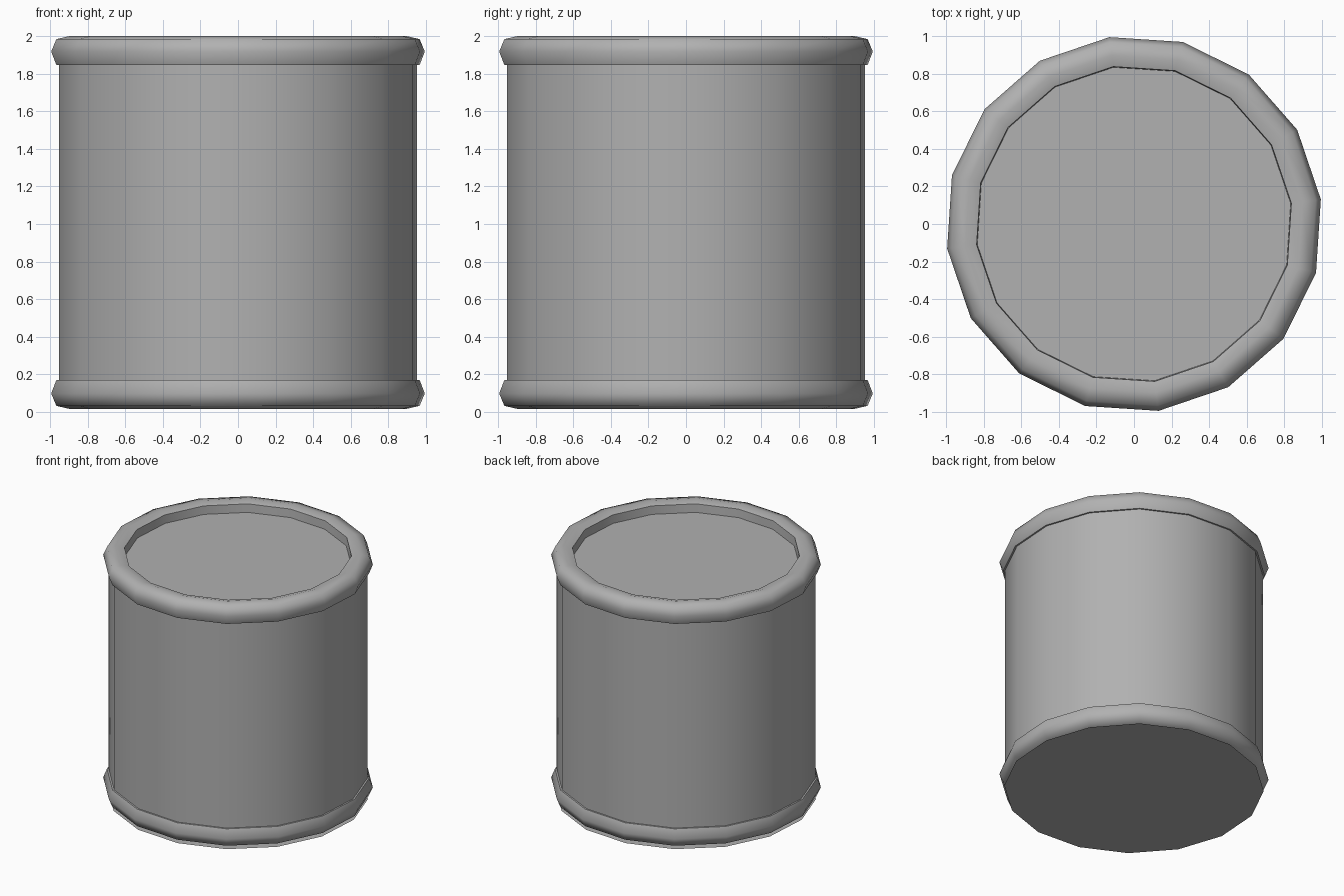
import bpy, bmesh, math

if "Cube" in bpy.data.objects:
    bpy.data.objects.remove(bpy.data.objects["Cube"])

SIDES = 16
TURN = math.radians(7.5)

grey = bpy.data.materials.new("dark_grey")
grey.diffuse_color = (0.44, 0.44, 0.44, 1)
grey.use_nodes = True
grey.node_tree.nodes["Principled BSDF"].inputs["Base Color"].default_value = grey.diffuse_color


def circle(bm, r, z):
    return [bm.verts.new((r * math.cos(TURN + 2 * math.pi * i / SIDES),
                          r * math.sin(TURN + 2 * math.pi * i / SIDES), z))
            for i in range(SIDES)]


def lathe(name, profile, cap=None):
    """Turn (radius, z) points, listed so that faces look outward; cap = 'up' or 'down'."""
    bm = bmesh.new()
    rings = [circle(bm, r, z) for r, z in profile]
    for a, b in zip(rings, rings[1:]):
        for i in range(SIDES):
            j = (i + 1) % SIDES
            bm.faces.new((a[i], a[j], b[j], b[i]))
    if cap == 'up':
        bm.faces.new(rings[-1])
    elif cap == 'down':
        bm.faces.new(rings[0][::-1])
    mesh = bpy.data.meshes.new(name)
    bm.to_mesh(mesh)
    bm.free()
    mesh.materials.append(grey)
    obj = bpy.data.objects.new(name, mesh)
    bpy.context.collection.objects.link(obj)
    bpy.ops.object.select_all(action='DESELECT')
    obj.select_set(True)
    bpy.context.view_layer.objects.active = obj
    bpy.ops.object.shade_smooth_by_angle(angle=math.radians(60))
    return obj


BODY_R = 0.962

# Rounded rim section: ledge, bulge, shoulder, crest
RIM = [(BODY_R, 1.846), (0.975, 1.846), (1.003, 1.918), (0.975, 1.984), (0.905, 2.0)]

# Wall of the can
lathe("body", [(BODY_R, 0.17), (BODY_R, 1.846)])

# Top rim with a steep inner wall, and the sunken lid
lathe("top_rim", RIM + [(0.845, 1.983), (0.841, 1.915)])
lathe("lid", [(0.841, 1.915)], cap='up')

# Bottom rim mirrors the top one, closed by a flat base disc
lathe("bottom_rim", [(r, 2.016 - z) for r, z in reversed(RIM)])
lathe("base", [(0.967, 0.0)], cap='down')
